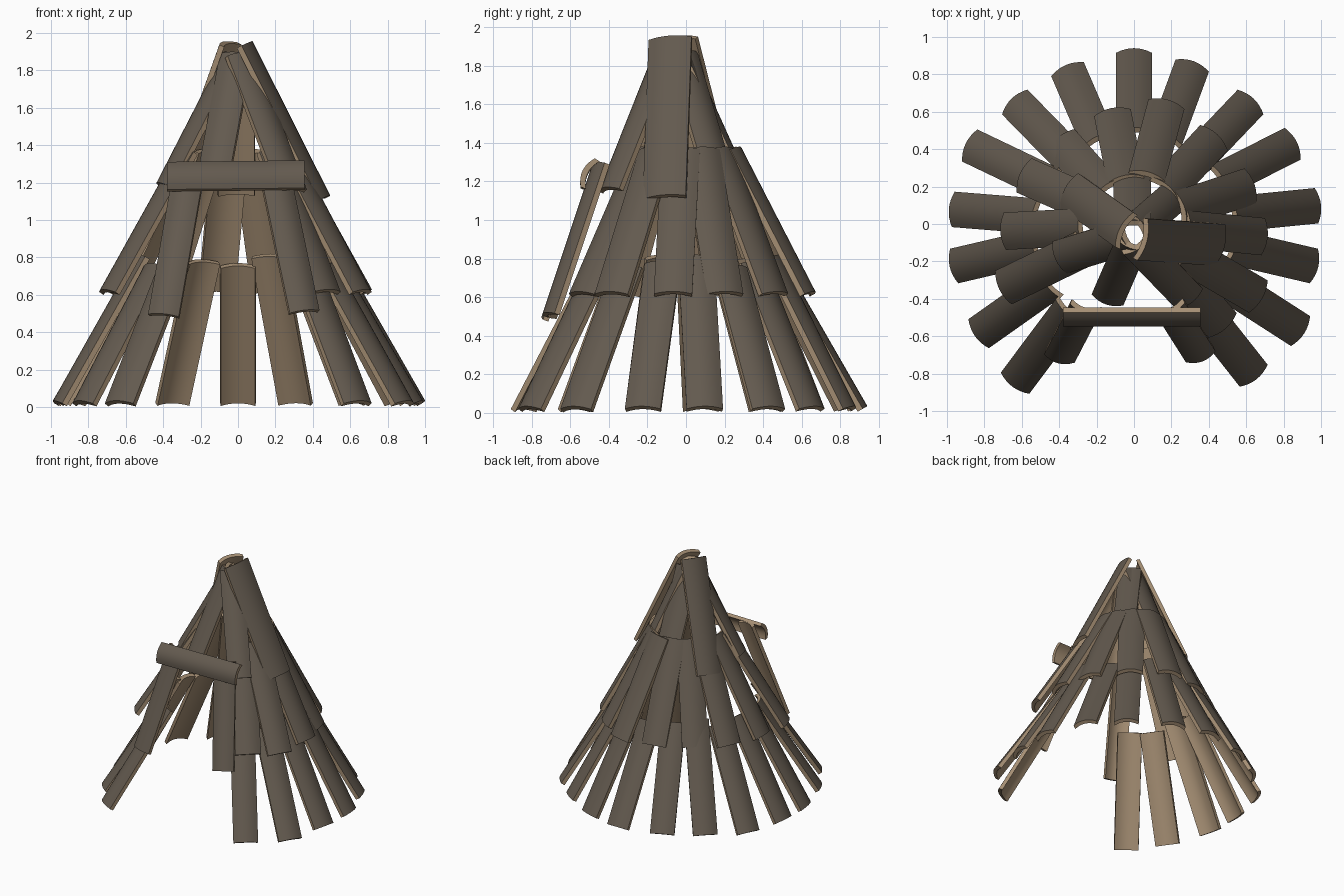
import bpy, math
from mathutils import Vector

if "Cube" in bpy.data.objects:
    bpy.data.objects.remove(bpy.data.objects["Cube"])


def material(name, rgb):
    m = bpy.data.materials.new(name)
    m.diffuse_color = (*rgb, 1)
    m.use_nodes = True
    m.node_tree.nodes["Principled BSDF"].inputs["Base Color"].default_value = m.diffuse_color
    return m


BARK = material("dark_bark", (0.125, 0.102, 0.078))
WOOD = material("pale_inner_wood", (0.38, 0.275, 0.175))


def plank(name, bottom, top, width=0.19, sag=0.028, thick=0.03, normal=None, n=8):
    """Curved bark slab between two points (middle of its outer face)."""
    b, t = Vector(bottom), Vector(top)
    axis = (t - b).normalized()
    out = Vector(normal) if normal else Vector((b.x, b.y, 0))
    out = (out - axis * out.dot(axis)).normalized()
    side = axis.cross(out).normalized()
    outer = [(width * (i / n - 0.5), -sag * (2 * i / n - 1) ** 2) for i in range(n + 1)]
    inner = [(u * 0.97, v - thick) for u, v in reversed(outer)]
    ring = outer + inner
    k = len(ring)
    verts = [p + side * u + out * v for p in (b, t) for u, v in ring]
    faces = [(i, (i + 1) % k, k + (i + 1) % k, k + i) for i in range(k)]
    mats = [0 if i < n else 1 for i in range(k)]
    for i in range(n):                       # end grain strips
        q = (i, i + 1, k - 2 - i, k - 1 - i)
        faces += [q[::-1], tuple(j + k for j in q)]
        mats += [1, 1]
    # keep the winding outward
    me = bpy.data.meshes.new(name)
    me.from_pydata(verts, [], faces)
    me.materials.append(BARK)
    me.materials.append(WOOD)
    me.polygons.foreach_set("material_index", mats)
    me.update()
    if me.polygons[n // 2].normal.dot(out) < 0:
        me.flip_normals()
    ob = bpy.data.objects.new(name, me)
    bpy.context.collection.objects.link(ob)
    bpy.context.view_layer.objects.active = ob
    bpy.ops.object.select_all(action='DESELECT')
    ob.select_set(True)
    bpy.ops.object.shade_smooth_by_angle(angle=math.radians(30))
    return ob


# lower ring of slabs, open at the front
lower = [(0, .94), (.32, .87), (.64, .67), (.87, .44), (1.0, .1), (.985, -.23),
         (.91, -.585), (.655, -.83), (-.65, -.87), (-.85, -.6), (-.985, -.23),
         (-.99, .08), (-.9, .43), (-.655, .67), (-.365, .85)]
for i, (x, y) in enumerate(lower):
    plank("lower_slab_%d" % i, (x, y, .035), (x * .55, y * .55, (.77, .82, .79)[i % 3]))

# middle ring, overlapping the lower one
middle = [(-.12, .62), (.18, .665), (.445, .48), (.645, .21), (.715, -.07),
          (.685, -.4), (.49, -.56), (-.72, -.35), (-.715, -.04), (-.61, .27), (-.41, .46)]
for i, (x, y) in enumerate(middle):
    plank("middle_slab_%d" % i, (x, y, .63), (x * .42, y * .42, 1.38), width=.2)

# upper ring, meeting at the peak
upper = [((-.01, .35, 1.15), (-.01, .02, 1.88), .2),
         ((.28, .2, 1.2), (.05, .0, 1.88), .18),
         ((.485, -.12, 1.13), (.07, -.09, 1.955), .23),
         ((-.37, .19, 1.13), (-.075, -.02, 1.955), .21),
         ((-.42, -.19, 1.2), (-.06, -.08, 1.9), .19),
         ((.31, -.42, 1.17), (.03, -.13, 1.9), .18),
         ((-.15, -.43, 1.2), (-.02, -.13, 1.9), .18)]
for i, (b, t, w) in enumerate(upper):
    plank("upper_slab_%d" % i, b, t, width=w)

# door posts and lintel
plank("door_post_left", (-.405, -.745, .5), (-.265, -.475, 1.3), width=.17, normal=(-.25, -1, .2))
plank("door_post_right", (.365, -.735, .52), (.2, -.475, 1.3), width=.17, normal=(.35, -1, .2))
plank("door_lintel", (-.38, -.535, 1.25), (.355, -.535, 1.258), width=.165, normal=(0, -1, .5))
